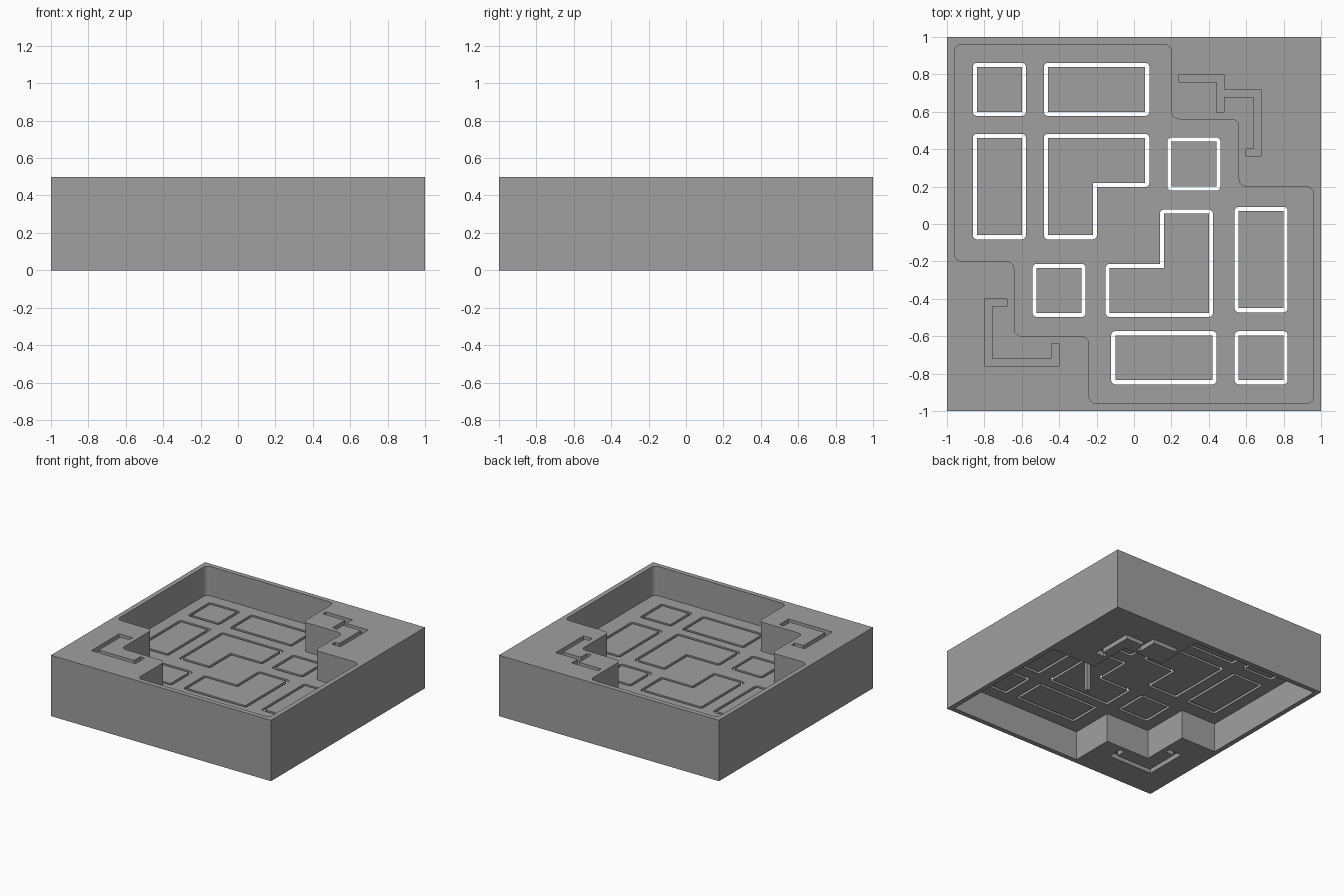
import bpy, bmesh
from mathutils import Vector

if "Cube" in bpy.data.objects:
    bpy.data.objects.remove(bpy.data.objects["Cube"], do_unlink=True)

HEIGHT = 0.5
FLOOR_LOW, FLOOR_HIGH = 0.24, 0.26
GAP = 0.022
GROOVE = 0.04

grey = bpy.data.materials.new("plain grey")
grey.use_nodes = True
colour = (0.35, 0.35, 0.35, 1)
grey.diffuse_color = colour
grey.node_tree.nodes["Principled BSDF"].inputs["Base Color"].default_value = colour


def corners(points):
    """Yield each corner with its incoming and outgoing directions and turn."""
    pts = [Vector(p) for p in points]
    for i, p in enumerate(pts):
        a = (p - pts[i - 1]).normalized()
        b = (pts[(i + 1) % len(pts)] - p).normalized()
        yield p, a, b, a.x * b.y - a.y * b.x


def rounded(points, radius, convex_only=False, steps=6):
    """Replace right-angled corners by arcs."""
    out = []
    for p, a, b, turn in corners(points):
        if convex_only and turn < 0:
            out.append(p)
            continue
        start, end = p - a * radius, p + b * radius
        centre = start + end - p
        for k in range(steps + 1):
            ray = start.lerp(end, k / steps) - centre
            out.append(centre + ray.normalized() * radius)
    return out


def grown(points, amount):
    """Push a counter-clockwise outline outward."""
    return [p + Vector((a.y + b.y, -a.x - b.x)) * amount
            for p, a, b, turn in corners(points)]


def rect(x0, y0, x1, y1):
    return [(x0, y0), (x1, y0), (x1, y1), (x0, y1)]


def prisms(name, shapes):
    """Make one object from (outline, bottom, top) prisms."""
    bm = bmesh.new()
    for outline, z0, z1 in shapes:
        face = bm.faces.new([bm.verts.new((p[0], p[1], z0)) for p in outline])
        top = bmesh.ops.extrude_face_region(bm, geom=[face])["geom"]
        bmesh.ops.translate(bm, vec=(0, 0, z1 - z0),
                            verts=[v for v in top if isinstance(v, bmesh.types.BMVert)])
    bmesh.ops.recalc_face_normals(bm, faces=bm.faces)
    mesh = bpy.data.meshes.new(name)
    bm.to_mesh(mesh)
    bm.free()
    mesh.materials.append(grey)
    obj = bpy.data.objects.new(name, mesh)
    bpy.context.scene.collection.objects.link(obj)
    return obj


# Stepped pocket outline, counter-clockwise
pocket = [(-0.96, 0.96), (-0.96, -0.2), (-0.64, -0.2), (-0.64, -0.6),
          (-0.24, -0.6), (-0.24, -0.96), (0.96, -0.96), (0.96, 0.2),
          (0.56, 0.2), (0.56, 0.56), (0.2, 0.56), (0.2, 0.96)]

# Floor tiles: squares, double tiles and two angled tiles
tiles = {
    "back_left_square": rect(-0.84, 0.6, -0.6, 0.84),
    "back_double": rect(-0.46, 0.6, 0.06, 0.84),
    "left_double": rect(-0.84, -0.06, -0.6, 0.46),
    "middle_square": rect(0.2, 0.2, 0.44, 0.44),
    "right_double": rect(0.56, -0.45, 0.8, 0.07),
    "front_square": rect(-0.52, -0.475, -0.28, -0.235),
    "front_double": rect(-0.1, -0.835, 0.42, -0.595),
    "front_corner_square": rect(0.56, -0.835, 0.8, -0.595),
    "back_angled": [(-0.46, -0.06), (-0.22, -0.06), (-0.22, 0.22),
                    (0.06, 0.22), (0.06, 0.46), (-0.46, 0.46)],
    "front_angled": [(-0.13, -0.475), (0.4, -0.475), (0.4, 0.055),
                     (0.16, 0.055), (0.16, -0.235), (-0.13, -0.235)],
}

# Bent grooves in the two solid corners
grooves = [
    [(-0.8, -0.4), (-0.8, -0.76), (-0.4, -0.76), (-0.4, -0.64), (-0.44, -0.64),
     (-0.44, -0.72), (-0.76, -0.72), (-0.76, -0.44), (-0.68, -0.44), (-0.68, -0.4)],
    [(0.24, 0.8), (0.24, 0.76), (0.44, 0.76), (0.44, 0.6), (0.48, 0.6),
     (0.48, 0.68), (0.64, 0.68), (0.64, 0.4), (0.6, 0.4), (0.6, 0.36),
     (0.68, 0.36), (0.68, 0.72), (0.48, 0.72), (0.48, 0.8)],
]

# Block with pockets, tile gaps and grooves cut from it
block = prisms("block", [(rect(-1, -1, 1, 1), 0, HEIGHT)])
cutters = [
    prisms("pocket_cutter", [(rounded(pocket, 0.04), FLOOR_HIGH, HEIGHT + 0.1),
                             (pocket, -0.1, FLOOR_LOW)]),
    prisms("gap_cutter", [(rounded(grown(t, GAP), GAP, True), 0.2, 0.3)
                          for t in tiles.values()]),
    prisms("groove_cutter", [(g, z, z + 0.1) for g in grooves
                             for z in (GROOVE - 0.1, HEIGHT - GROOVE)]),
]
for cutter in cutters:
    cutter.hide_render = True
    mod = block.modifiers.new(cutter.name, "BOOLEAN")
    mod.operation, mod.solver, mod.object = "DIFFERENCE", "EXACT", cutter

# Bake the cuts and drop the cutters
bpy.context.view_layer.update()
graph = bpy.context.evaluated_depsgraph_get()
cut_mesh = bpy.data.meshes.new_from_object(block.evaluated_get(graph))
block.modifiers.clear()
block.data = cut_mesh
for cutter in cutters:
    bpy.data.objects.remove(cutter, do_unlink=True)

# Loose tiles inside the gaps
for name, outline in tiles.items():
    prisms(name + "_tile", [(outline, FLOOR_LOW, FLOOR_HIGH)])

# Thin pin under the front angled tile
prisms("pin", [(rect(0.35, -0.125, 0.38, -0.095), 0, FLOOR_LOW + 0.01)])

# Smooth the rounded pocket corners
bpy.ops.object.select_all(action="DESELECT")
block.select_set(True)
bpy.context.view_layer.objects.active = block
bpy.ops.object.shade_smooth_by_angle()
